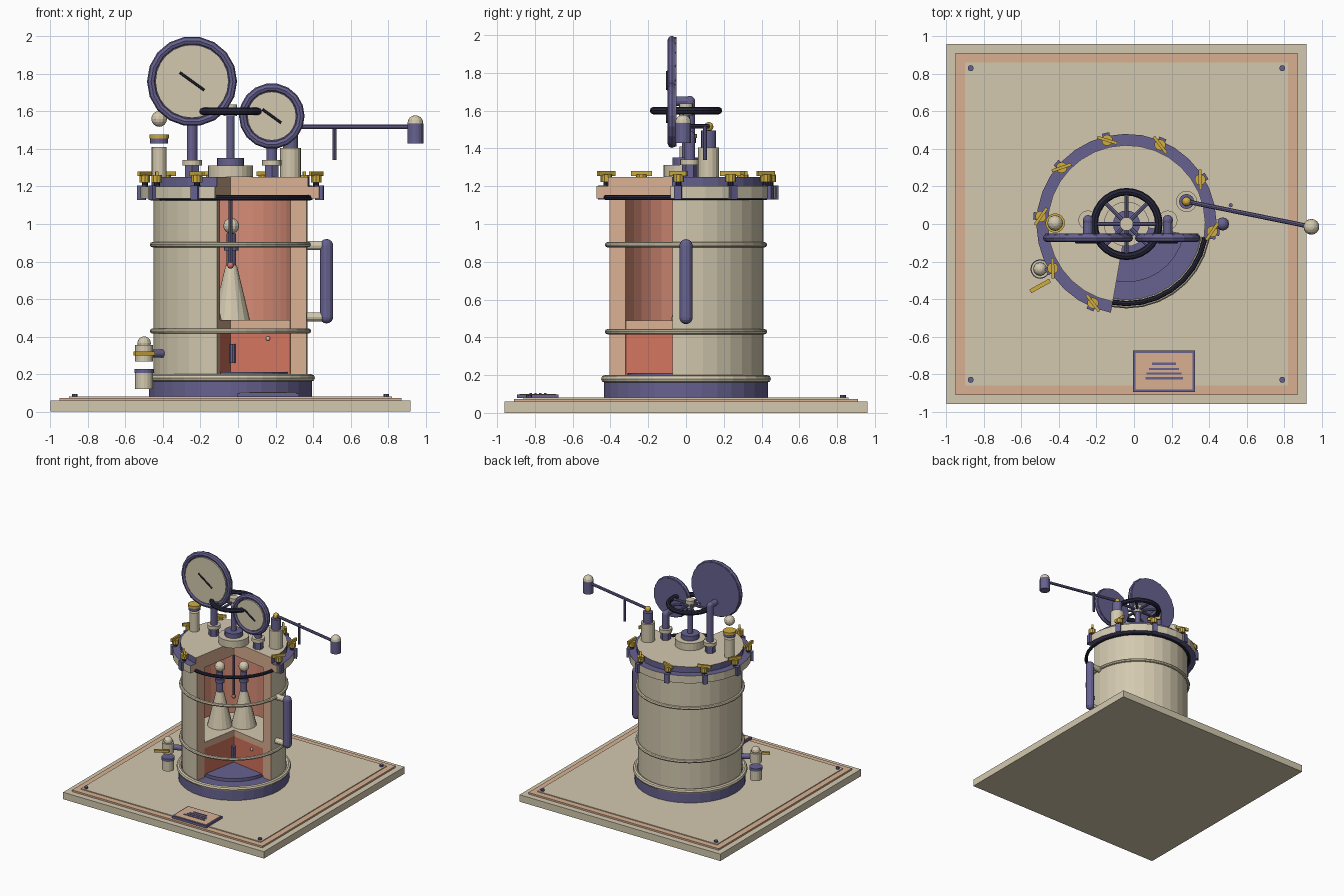
import bpy, bmesh, math
from mathutils import Vector, Matrix

if "Cube" in bpy.data.objects:
    bpy.data.objects.remove(bpy.data.objects["Cube"])


def material(name, r, g, b):
    def lin(c):
        c /= 255
        return c / 12.92 if c < 0.04045 else ((c + 0.055) / 1.055) ** 2.4
    m = bpy.data.materials.new(name)
    m.diffuse_color = (lin(r), lin(g), lin(b), 1)
    m.use_nodes = True
    m.node_tree.nodes["Principled BSDF"].inputs["Base Color"].default_value = m.diffuse_color
    return m


BEIGE = material("beige enamel", 211, 201, 175)
PEACH = material("peach section", 217, 176, 145)
PURPLE = material("purple steel", 103, 98, 144)
NAVY = material("dark navy", 38, 38, 58)
GOLD = material("gold brass", 208, 174, 64)
SALMON = material("salmon lining", 214, 140, 118)
RED = material("red water", 211, 116, 94)
CX = -0.04                                    # vessel axis
CUT0, CUT1 = math.radians(-10), math.radians(260)   # solid part of the cutaway


def finish(name, bm, *mats):
    me = bpy.data.meshes.new(name)
    bm.to_mesh(me)
    bm.free()
    for m in mats:
        me.materials.append(m)
    ob = bpy.data.objects.new(name, me)
    bpy.context.collection.objects.link(ob)
    return ob


def rod(name, p, q, r, mat, n=16, r2=None):
    p, q = Vector(p), Vector(q)
    d = q - p
    rot = d.to_track_quat('Z', 'Y').to_matrix().to_4x4()
    bm = bmesh.new()
    bmesh.ops.create_cone(bm, cap_ends=True, segments=n, radius1=r,
                          radius2=r if r2 is None else r2, depth=d.length,
                          matrix=Matrix.Translation((p + q) / 2) @ rot)
    return finish(name, bm, mat)


def post(name, x, y, z0, z1, r, mat, n=16, r2=None):
    return rod(name, (x, y, z0), (x, y, z1), r, mat, n, r2)


def box(name, c, size, mat, rz=0):
    bm = bmesh.new()
    bmesh.ops.create_cube(bm, size=1, matrix=Matrix.Translation(c)
                          @ Matrix.Rotation(rz, 4, 'Z') @ Matrix.Diagonal((*size, 1)))
    return finish(name, bm, mat)


def ball(name, c, r, mat):
    bm = bmesh.new()
    bmesh.ops.create_uvsphere(bm, u_segments=12, v_segments=8, radius=r,
                              matrix=Matrix.Translation(c))
    return finish(name, bm, mat)


def ring(name, c, r, minor, mat, n=32, rx=0):
    bpy.ops.mesh.primitive_torus_add(location=c, rotation=(rx, 0, 0), major_radius=r,
                                     minor_radius=minor, major_segments=n, minor_segments=8)
    ob = bpy.context.object
    ob.name = name
    ob.data.materials.append(mat)
    return ob


def sector(name, r0, r1, z0, z1, outer, section, inner, top, n=24):
    """Three-quarter ring; colours follow the direction each face looks."""
    bm = bmesh.new()
    loops = []
    for i in range(n + 1):
        a = CUT0 + (CUT1 - CUT0) * i / n
        loops.append([bm.verts.new((CX + r * math.cos(a), r * math.sin(a), z))
                      for r, z in ((r0, z0), (r1, z0), (r1, z1), (r0, z1))])
    slots = (3, 0, 3, 2)                       # bottom, outside, top, inside
    for a, b in zip(loops, loops[1:]):
        for k in range(4):
            f = bm.faces.new((a[k], a[(k + 1) % 4], b[(k + 1) % 4], b[k]))
            f.material_index = slots[k]
    for end in (loops[0], loops[-1]):
        bm.faces.new(end).material_index = 1
    bmesh.ops.recalc_face_normals(bm, faces=bm.faces)
    return finish(name, bm, outer, section, inner, top)


# Stepped base board with corner bolts
box("base_board", (CX, 0, 0.03), (1.92, 1.92, 0.06), BEIGE)
box("base_border", (CX, 0, 0.066), (1.82, 1.82, 0.016), PEACH)
box("base_top", (CX, 0, 0.071), (1.72, 1.72, 0.02), BEIGE)
for sx in (-1, 1):
    for sy in (-1, 1):
        post("corner_bolt", CX + sx * 0.83, sy * 0.83, 0.08, 0.095, 0.016, PURPLE, 10)

# Small plaque with plain bars
box("plaque_frame", (0.16, -0.785, 0.088), (0.33, 0.22, 0.02), PURPLE)
box("plaque_face", (0.16, -0.785, 0.097), (0.305, 0.195, 0.008), PEACH)
for y, w in ((-0.745, 0.13), (-0.772, 0.16), (-0.797, 0.185), (-0.822, 0.2)):
    box("plaque_bar", (0.16, y, 0.102), (w, 0.012, 0.006), PURPLE)

# Vessel: foot, cut-open wall, water, shelf
post("vessel_foot", CX, 0, 0.08, 0.185, 0.435, PURPLE, 32)
post("vessel_floor", CX, 0, 0.18, 0.212, 0.31, PURPLE, 32)
sector("vessel_wall", 0.325, 0.41, 0.18, 1.14, BEIGE, PEACH, SALMON, BEIGE)
sector("water", 0.002, 0.323, 0.2, 0.435, RED, RED, RED, RED)
sector("shelf", 0.002, 0.323, 0.435, 0.488, BEIGE, PEACH, BEIGE, BEIGE)
ring("foot_band", (CX, 0, 0.18), 0.43, 0.02, BEIGE)
for z in (0.43, 0.89):
    ring("vessel_band", (CX, 0, z), 0.416, 0.014, BEIGE)
ring("gasket", (CX, 0, 1.14), 0.424, 0.014, NAVY)

# Lid and flange
sector("lid", 0.002, 0.42, 1.135, 1.25, PURPLE, PEACH, BEIGE, BEIGE)
sector("flange", 0.4195, 0.48, 1.135, 1.2, BEIGE, PEACH, PURPLE, PURPLE)

# Clamp bolts with wing nuts, left out over the opening
for i in range(8):
    a = math.radians(-5 + 36 * i)
    c, s = math.cos(a), math.sin(a)
    x, y = CX + 0.458 * c, 0.458 * s
    box("clamp_lug", (CX + 0.475 * c, 0.475 * s, 1.167), (0.045, 0.04, 0.076), PURPLE, a)
    post("clamp_bolt", x, y, 1.19, 1.25, 0.016, NAVY, 8)
    post("wing_nut_hub", x, y, 1.222, 1.262, 0.03, GOLD, 10)
    box("wing_nut_wings", (x, y, 1.268), (0.11, 0.016, 0.026), GOLD, a + math.radians(60))

# Inside: thermometer, heater and flasks
post("thermometer", CX, 0, 0.78, 1.14, 0.011, PURPLE, 8)
ball("thermometer_bulb", (CX, 0, 0.78), 0.018, RED)
post("heater_rod", -0.03, -0.018, 0.26, 0.36, 0.018, PURPLE, 10)
ball("water_knob", (0.16, -0.042, 0.39), 0.012, BEIGE)
for x, y in ((-0.187, 0.02), (-0.036, 0.132)):
    post("flask_cone", x, y, 0.488, 0.78, 0.1, BEIGE, 16, 0.03)
    post("flask_neck", x, y, 0.78, 0.95, 0.026, PURPLE, 12)
    post("flask_collar", x, y, 0.86, 0.89, 0.038, PURPLE, 12)
    ball("flask_stopper", (x, y, 0.99), 0.042, BEIGE)

# Central screw and handwheel
post("screw_boss", CX, 0, 1.25, 1.312, 0.12, BEIGE, 24)
post("screw_gland", CX, 0, 1.312, 1.352, 0.072, PURPLE, 20)
post("screw_stem", CX, 0, 1.35, 1.62, 0.022, PURPLE, 12)
ring("handwheel_rim", (CX, 0, 1.6), 0.172, 0.02, NAVY, 28)
for i in range(4):
    a = math.pi * i / 4
    d = Vector((0.165 * math.cos(a), 0.165 * math.sin(a), 0))
    o = Vector((CX, 0, 1.6))
    rod("handwheel_spoke", o - d, o + d, 0.011, PURPLE, 8)
post("handwheel_hub", CX, 0, 1.575, 1.638, 0.036, BEIGE, 16)

# Two dials on elbow stems
for x, z, r, k in ((-0.245, 1.76, 0.24, 0.065), (0.18, 1.575, 0.175, 0.05)):
    top = z - 0.11
    post("dial_nut", x, 0.02, 1.25, 1.312, 0.042, PURPLE, 6)
    post("dial_collar", x, 0.02, 1.312, 1.342, 0.052, BEIGE, 16)
    post("dial_stem", x, 0.02, 1.34, top, 0.028, PURPLE, 12)
    ball("dial_elbow", (x, 0.02, top), 0.028, PURPLE)
    rod("dial_elbow_pipe", (x, 0.02, top), (x, -0.06, top), 0.026, PURPLE, 12)
    rod("dial_body", (x, -0.05, z), (x, -0.082, z), r - 0.01, PURPLE, 18)
    ring("dial_rim", (x, -0.075, z), r - 0.022, 0.022, PURPLE, 18, math.pi / 2)
    rod("dial_face", (x, -0.08, z), (x, -0.094, z), r - 0.045, BEIGE, 24)
    rod("dial_needle", (x - k, -0.099, z + 0.72 * k), (x + k, -0.099, z - 0.72 * k),
        0.007, NAVY, 6)

# Vent valve on the left of the lid
post("vent_body", -0.42, 0.005, 1.25, 1.41, 0.04, BEIGE)
post("vent_seat", -0.42, 0.005, 1.43, 1.456, 0.048, PURPLE)
post("vent_washer", -0.42, 0.005, 1.456, 1.476, 0.052, GOLD)
ball("vent_knob", (-0.42, 0.005, 1.56), 0.042, BEIGE)

# Safety valve with lever and weight
post("safety_body", 0.28, 0.12, 1.25, 1.405, 0.056, BEIGE)
post("safety_cap", 0.28, 0.12, 1.405, 1.495, 0.04, PURPLE)
ball("safety_pivot", (0.28, 0.12, 1.515), 0.025, GOLD)
rod("lever_arm", (0.28, 0.12, 1.517), (0.945, -0.015, 1.517), 0.012, PURPLE, 8)
post("lever_guide", 0.515, 0.1, 1.34, 1.52, 0.011, PURPLE, 8)
post("lever_weight", 0.945, -0.015, 1.43, 1.535, 0.042, PURPLE)
ball("weight_cap", (0.945, -0.015, 1.537), 0.042, BEIGE)

# Drain tap low on the left
post("tap_spout", -0.5, -0.24, 0.12, 0.205, 0.048, BEIGE)
post("tap_seat", -0.5, -0.24, 0.205, 0.228, 0.052, PURPLE)
post("tap_body", -0.5, -0.24, 0.268, 0.355, 0.048, BEIGE)
ball("tap_knob", (-0.5, -0.24, 0.365), 0.036, BEIGE)
rod("tap_pipe", (-0.5, -0.24, 0.31), (-0.37, -0.172, 0.31), 0.022, PURPLE, 12)
box("tap_lever", (-0.5, -0.33, 0.31), (0.12, 0.022, 0.02), GOLD, math.radians(29))

# Side handle
for z in (0.505, 0.885):
    rod("handle_arm", (0.36, 0, z), (0.472, 0, z), 0.024, BEIGE, 12)
    ball("handle_end", (0.472, 0, z), 0.035, PURPLE)
post("handle_grip", 0.472, 0, 0.505, 0.885, 0.035, PURPLE, 12)
